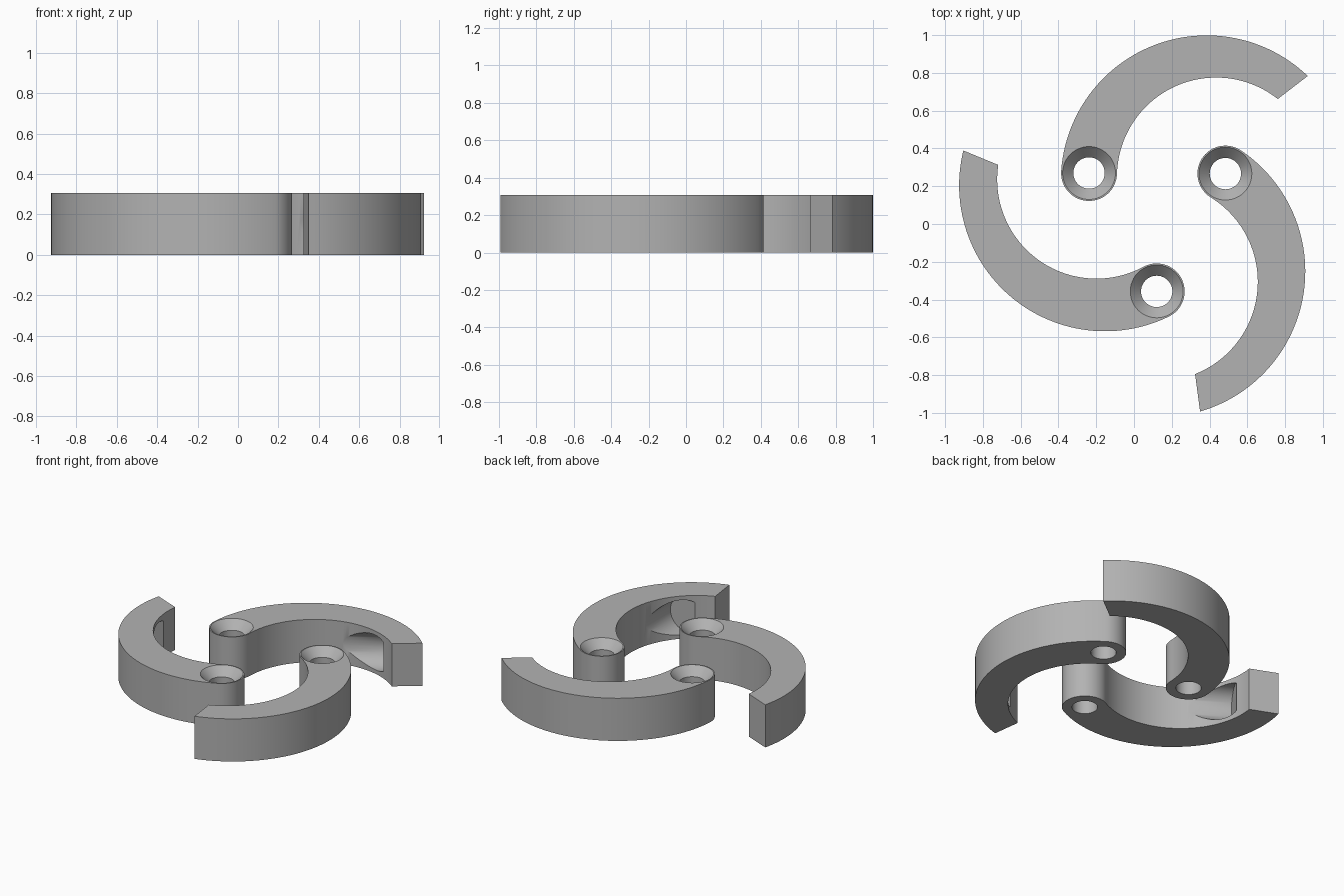
import bpy, bmesh, math
from mathutils import Matrix, Vector

cube = bpy.data.objects.get("Cube")
if cube:
    bpy.data.objects.remove(cube, do_unlink=True)

HEIGHT = 0.307
PIVOT = Vector((0.122, 0.06, 0))        # centre of the threefold symmetry
BOSS, BOSS_R = Vector((-0.238, 0.27)), 0.148
OUTER, INNER = Vector((0.385, 0.226)), Vector((0.435, 0.25))

grey = bpy.data.materials.new("plain_grey")
grey.use_nodes = True
grey.diffuse_color = (0.45, 0.45, 0.45, 1)
grey.node_tree.nodes["Principled BSDF"].inputs["Base Color"].default_value = grey.diffuse_color


def arc(centre, radius, start, end, steps):
    return [centre + radius * Vector((math.cos(a), math.sin(a)))
            for a in (start + (end - start) * i / steps for i in range(steps + 1))]


def make_object(name, bm):
    bmesh.ops.recalc_face_normals(bm, faces=bm.faces)
    mesh = bpy.data.meshes.new(name)
    bm.to_mesh(mesh)
    bm.free()
    mesh.materials.append(grey)
    obj = bpy.data.objects.new(name, mesh)
    bpy.context.collection.objects.link(obj)
    return obj


def loft(name, rings):
    """Join stacked loops of points into a closed solid."""
    bm = bmesh.new()
    loops = [[bm.verts.new(p) for p in ring] for ring in rings]
    n = len(loops[0])
    for low, high in zip(loops, loops[1:]):
        for i in range(n):
            j = (i + 1) % n
            bm.faces.new((low[i], low[j], high[j], high[i]))
    bm.faces.new(loops[0][::-1])
    bm.faces.new(loops[-1])
    return make_object(name, bm)


def cut(target, cutter):
    mod = target.modifiers.new("cut", "BOOLEAN")
    mod.operation, mod.solver, mod.object = "DIFFERENCE", "EXACT", cutter
    bpy.ops.object.select_all(action="DESELECT")
    target.select_set(True)
    bpy.context.view_layer.objects.active = target
    bpy.ops.object.modifier_apply(modifier=mod.name)
    bpy.data.objects.remove(cutter, do_unlink=True)


# Curved arm outline: the boss arc runs tangent into both side arcs
to_outer, to_inner = OUTER - BOSS, INNER - BOSS
turn = math.atan2(-to_outer.y, -to_outer.x) % math.tau
lean = math.atan2(to_inner.y, to_inner.x)
outline = arc(OUTER, to_outer.length + BOSS_R, math.radians(46.2), turn, 56)
outline += arc(BOSS, BOSS_R, turn, math.tau + lean, 32)[1:]
outline += arc(INNER, to_inner.length - BOSS_R, math.pi + lean, math.radians(51.6), 56)[1:]
arm = loft("curved_arm", [[(p.x, p.y, z) for p in outline] for z in (0, HEIGHT)])

# Countersunk screw hole through the boss
bore = [(0.083, -0.1), (0.083, HEIGHT - 0.06), (0.14, HEIGHT), (0.14, HEIGHT + 0.1)]
cut(arm, loft("screw_hole_cutter",
              [[(p.x, p.y, z) for p in arc(BOSS, r, 0, math.tau, 48)[:-1]] for r, z in bore]))

# Slanted round pocket bored into the inner wall near the tip
length, slant = 0.5, math.radians(30)
bm = bmesh.new()
bmesh.ops.create_cone(bm, cap_ends=True, segments=64, radius1=0.125, radius2=0.125, depth=length,
                      matrix=Matrix.Translation((0.6125, 0.792, HEIGHT / 2))
                      @ Matrix.Rotation(slant, 4, "Z") @ Matrix.Rotation(math.pi / 2, 4, "Y")
                      @ Matrix.Translation((0, 0, -length / 2)))
cut(arm, make_object("pocket_cutter", bm))

# Three copies around the pivot
arms = [arm]
for i, name in enumerate(("right_curved_arm", "left_curved_arm")):
    copy = arm.copy()
    copy.data = arm.data.copy()
    copy.name = name
    copy.data.transform(Matrix.Translation(PIVOT)
                        @ Matrix.Rotation(math.radians(-120 * (i + 1)), 4, "Z")
                        @ Matrix.Translation(-PIVOT))
    bpy.context.collection.objects.link(copy)
    arms.append(copy)
arm.name = "back_curved_arm"

bpy.ops.object.select_all(action="DESELECT")
for obj in arms:
    obj.select_set(True)
bpy.context.view_layer.objects.active = arm
bpy.ops.object.shade_smooth_by_angle(angle=math.radians(30))
